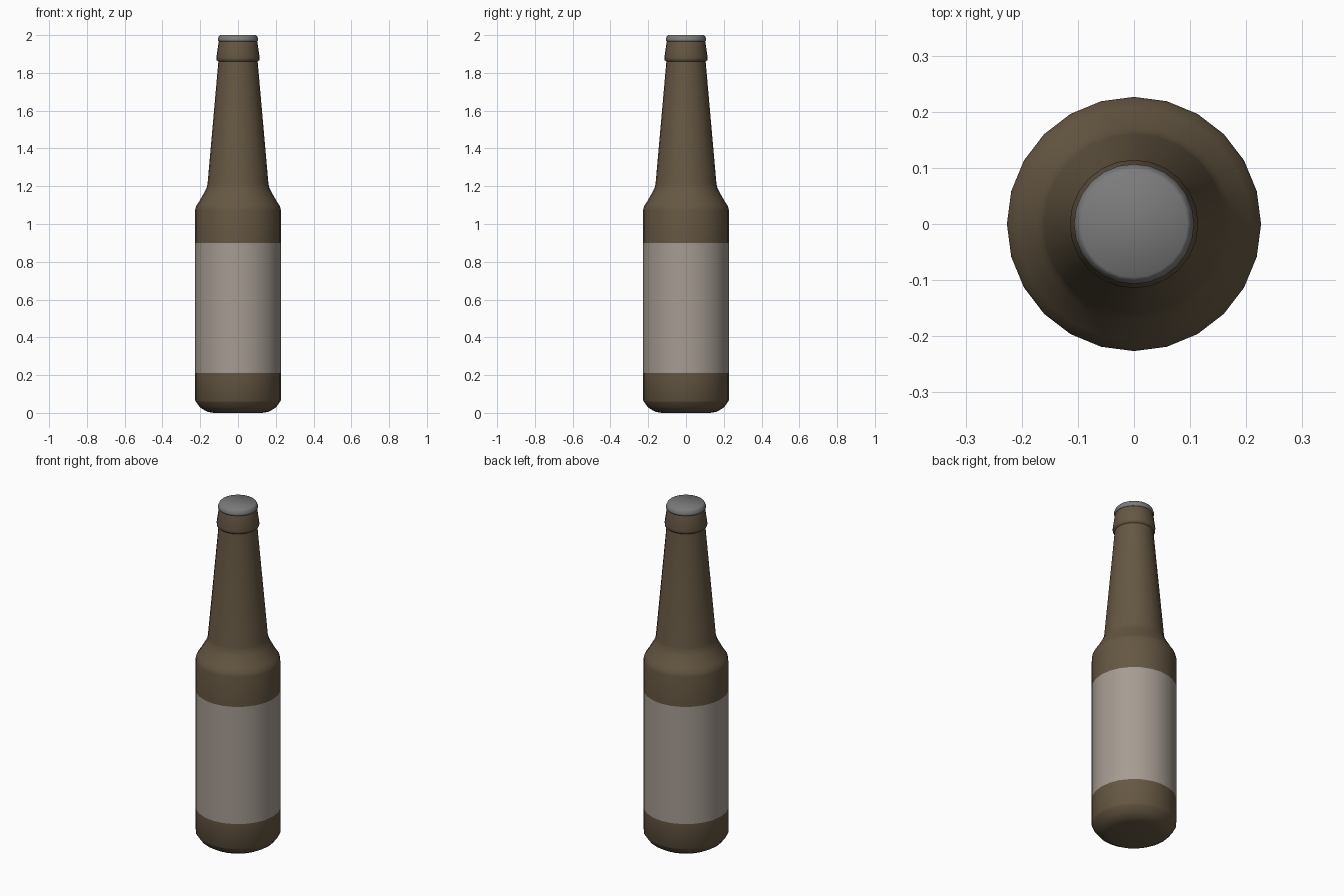
import bpy, bmesh, math

if "Cube" in bpy.data.objects:
    bpy.data.objects.remove(bpy.data.objects["Cube"])

SIDES = 24


def material(name, rgb):
    m = bpy.data.materials.new(name)
    m.diffuse_color = (*rgb, 1)
    m.use_nodes = True
    m.node_tree.nodes["Principled BSDF"].inputs["Base Color"].default_value = m.diffuse_color
    return m


def lathe(name, profile, mat, caps=True, angle=35):
    """Spin a (radius, height) profile around z."""
    bm = bmesh.new()
    rings = []
    for r, z in profile:
        rings.append([bm.verts.new((r * math.cos(2 * math.pi * i / SIDES),
                                    r * math.sin(2 * math.pi * i / SIDES), z))
                      for i in range(SIDES)])
    for a, b in zip(rings, rings[1:]):
        for i in range(SIDES):
            j = (i + 1) % SIDES
            bm.faces.new((a[i], a[j], b[j], b[i]))
    if caps:
        bm.faces.new(rings[0][::-1])
        bm.faces.new(rings[-1])
    me = bpy.data.meshes.new(name)
    bm.to_mesh(me)
    bm.free()
    ob = bpy.data.objects.new(name, me)
    bpy.context.collection.objects.link(ob)
    me.materials.append(mat)
    bpy.ops.object.select_all(action='DESELECT')
    ob.select_set(True)
    bpy.context.view_layer.objects.active = ob
    bpy.ops.object.shade_smooth_by_angle(angle=math.radians(angle))
    return ob


glass = material("brown_glass", (0.13, 0.095, 0.055))
paper = material("label_paper", (0.38, 0.33, 0.29))
metal = material("cap_metal", (0.2, 0.2, 0.2))

# Glass body: rounded foot, straight wall, shoulder, tapering neck, lip ring
lathe("bottle", [
    (0.13, 0.0), (0.165, 0.007), (0.2, 0.028), (0.22, 0.055), (0.2265, 0.065),
    (0.2265, 0.21), (0.2265, 0.9), (0.2265, 1.075), (0.222, 1.095),
    (0.208, 1.115), (0.174, 1.175), (0.165, 1.195), (0.161, 1.215),
    (0.104, 1.86), (0.113, 1.867), (0.1145, 1.88),
    (0.104, 1.955), (0.1, 1.97),
], glass, angle=50)

# Paper label wrapped round the wall
lathe("label", [(0.2275, 0.21), (0.2275, 0.9)], paper, caps=False)

# Crown cap
lathe("cap", [
    (0.102, 1.966), (0.107, 1.972), (0.107, 1.978), (0.101, 1.994), (0.095, 2.0),
], metal, angle=50)
